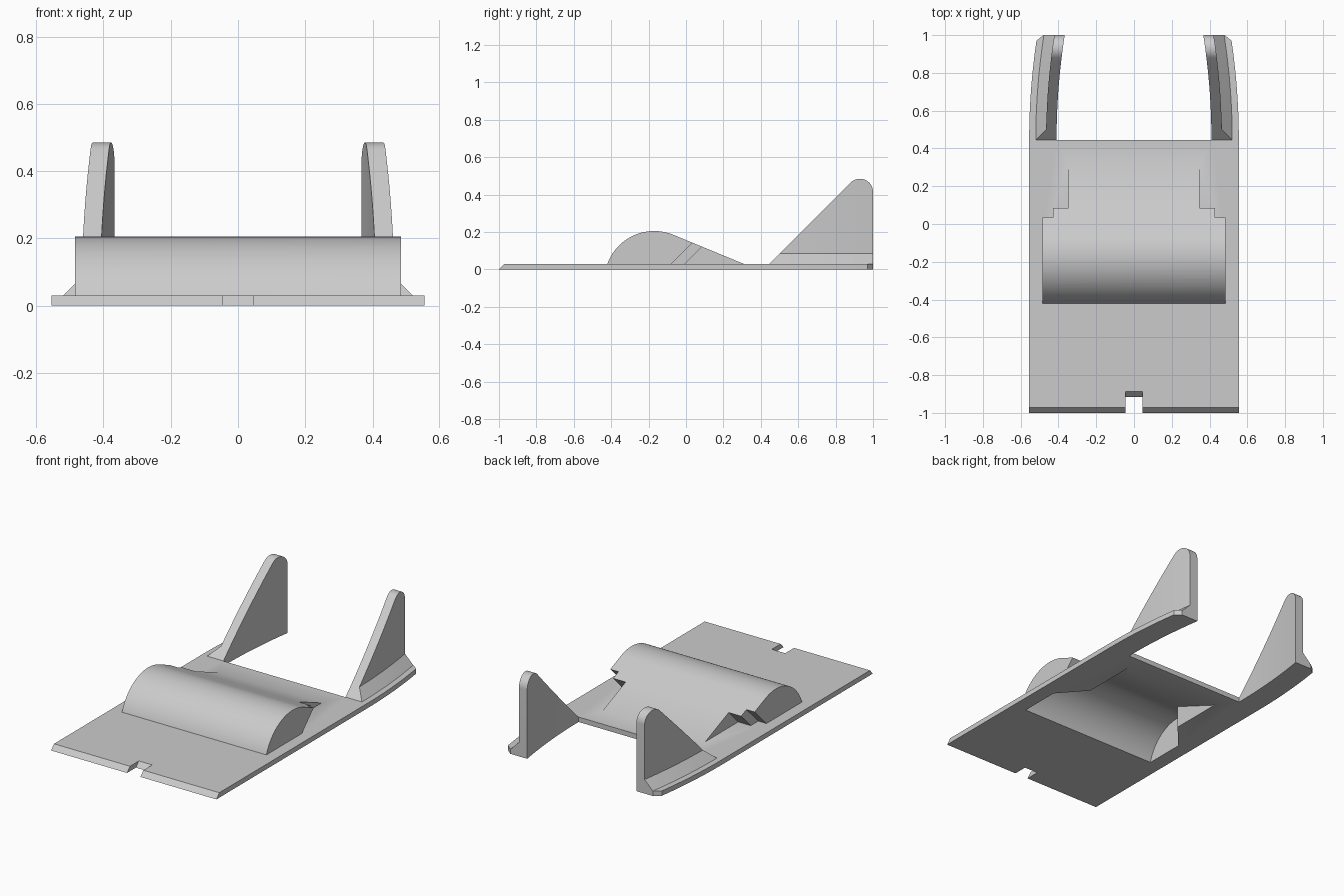
import bpy, bmesh, math

if "Cube" in bpy.data.objects:
    bpy.data.objects.remove(bpy.data.objects["Cube"])

grey = bpy.data.materials.new("light_grey")
grey.diffuse_color = (0.6, 0.6, 0.6, 1)
grey.use_nodes = True
grey.node_tree.nodes["Principled BSDF"].inputs["Base Color"].default_value = grey.diffuse_color
T = 0.03                      # plate thickness


def make_object(name, bm):
    bmesh.ops.recalc_face_normals(bm, faces=bm.faces)
    me = bpy.data.meshes.new(name)
    bm.to_mesh(me)
    bm.free()
    me.materials.append(grey)
    ob = bpy.data.objects.new(name, me)
    bpy.context.collection.objects.link(ob)
    return ob


def prism(name, pts, offset):
    """Extrude a closed 3D outline along offset."""
    bm = bmesh.new()
    a = [bm.verts.new(p) for p in pts]
    b = [bm.verts.new([p[i] + offset[i] for i in range(3)]) for p in pts]
    bm.faces.new(a)
    bm.faces.new(b[::-1])
    for i in range(len(a)):
        j = (i + 1) % len(a)
        bm.faces.new((a[i], b[i], b[j], a[j]))
    return make_object(name, bm)


def smooth(ob):
    bpy.ops.object.select_all(action='DESELECT')
    ob.select_set(True)
    bpy.context.view_layer.objects.active = ob
    bpy.ops.object.shade_smooth_by_angle(angle=math.radians(30))


def combine(ob, other, op):
    """Apply one boolean and delete the helper."""
    mod = ob.modifiers.new("cut", 'BOOLEAN')
    mod.operation, mod.object, mod.solver = op, other, 'MANIFOLD'
    bpy.context.view_layer.update()
    dg = bpy.context.evaluated_depsgraph_get()
    me = bpy.data.meshes.new_from_object(ob.evaluated_get(dg))
    ob.modifiers.clear()
    ob.data = me
    bpy.data.objects.remove(other)


def bend(y):
    """Inward bend of the rear arms."""
    return 0.14 * max(0, y - 0.445) ** 2


# Base plate outline: notched front, two rear arms bending inward
ys = [0.445 + 0.525 * i / 14 for i in range(15)]
half = [(0.045, -0.915), (0.045, -1), (0.555, -1)]
half += [(0.555 - bend(y), y) for y in ys]
half += [(0.48, 1)]
half += [(0.41 - bend(y), y) for y in [1] + ys[::-1]]
outline = half + [(-x, y) for x, y in reversed(half)]
plate = prism("base_plate", [(x, y, 0) for x, y in outline], (0, 0, T))
for v in plate.data.vertices:          # bevelled front edge and notch
    if v.co.y < -0.8 and v.co.z > 0.01:
        v.co.y += 0.028


# Hump: arc with a tangent ramp, ends stepped by 45 degree undercuts
def hump_profile(r, z0, cut=None):
    cy, cz, a = -0.17, -0.061, math.radians(22.4)
    start = -math.acos((z0 - cz) / r)
    pts = [(cy + r * math.sin(t), cz + r * math.cos(t))
           for t in (start + (a - start) * i / 28 for i in range(29))]
    (yt, zt), m = pts[-1], math.tan(a)
    if cut is None:
        pts.append((yt + (zt - z0) / m, z0))
    else:
        z = (zt + m * (yt - cut)) / (1 + m)
        pts += [(z + cut, z), (z0 + cut, z0)]
    return pts


def hump_solid(name, w, *args):
    return prism(name, [(-w, y, z) for y, z in hump_profile(*args)], (2 * w, 0, 0))


for w, cut in ((0.485, -0.109), (0.43, -0.037), (0.346, None)):
    combine(plate, hump_solid("hump_outer", w, 0.2665, 0.005, cut), 'UNION')

# Hollow underside: wide at the front, tapering to the ramp width
hollow = hump_solid("hump_hollow", 0.465, 0.246, -0.01)
plan = [(0.6, -0.6), (0.6, -0.16), (0.465, -0.16), (0.325, 0.0), (0.325, 0.6)]
plan += [(-x, y) for x, y in reversed(plan)]
combine(hollow, prism("hollow_plan", [(x, y, -0.2) for x, y in plan], (0, 0, 0.6)), 'INTERSECT')
combine(plate, hollow, 'DIFFERENCE')
smooth(plate)


# Fins: section lofted along each arm, sloped front, rounded top, flared foot
def fin_height(y):
    if y < 0.8805:
        return y - 0.416
    return 0.415 + math.sqrt(max(0, 0.07 ** 2 - (y - 0.93) ** 2))


def fin(name, side):
    st = [0.446, 0.475, 0.501] + [0.501 + 0.38 * i / 10 for i in range(1, 10)]
    st += [0.93 + 0.07 * math.sin(math.radians(t)) for t in range(-45, 91, 9)]
    bm = bmesh.new()
    rings = []
    for y in st:
        xi, h = 0.41 - bend(y), fin_height(y)
        k = min(h, 0.085)
        xo = xi + 0.11 - (k - T)
        sec = [(xi, T), (xi, h), (xo, h), (xo, k), (xi + 0.11, T)]
        rings.append([bm.verts.new((side * x, y, z)) for x, z in sec])
    for a, b in zip(rings, rings[1:]):
        for i in range(5):
            j = (i + 1) % 5
            bm.faces.new((a[i], a[j], b[j], b[i]))
    bm.faces.new(rings[0])
    bm.faces.new(rings[-1])
    bmesh.ops.remove_doubles(bm, verts=bm.verts, dist=1e-5)
    bmesh.ops.dissolve_degenerate(bm, edges=bm.edges, dist=1e-5)
    smooth(make_object(name, bm))


fin("left_fin", -1)
fin("right_fin", 1)
